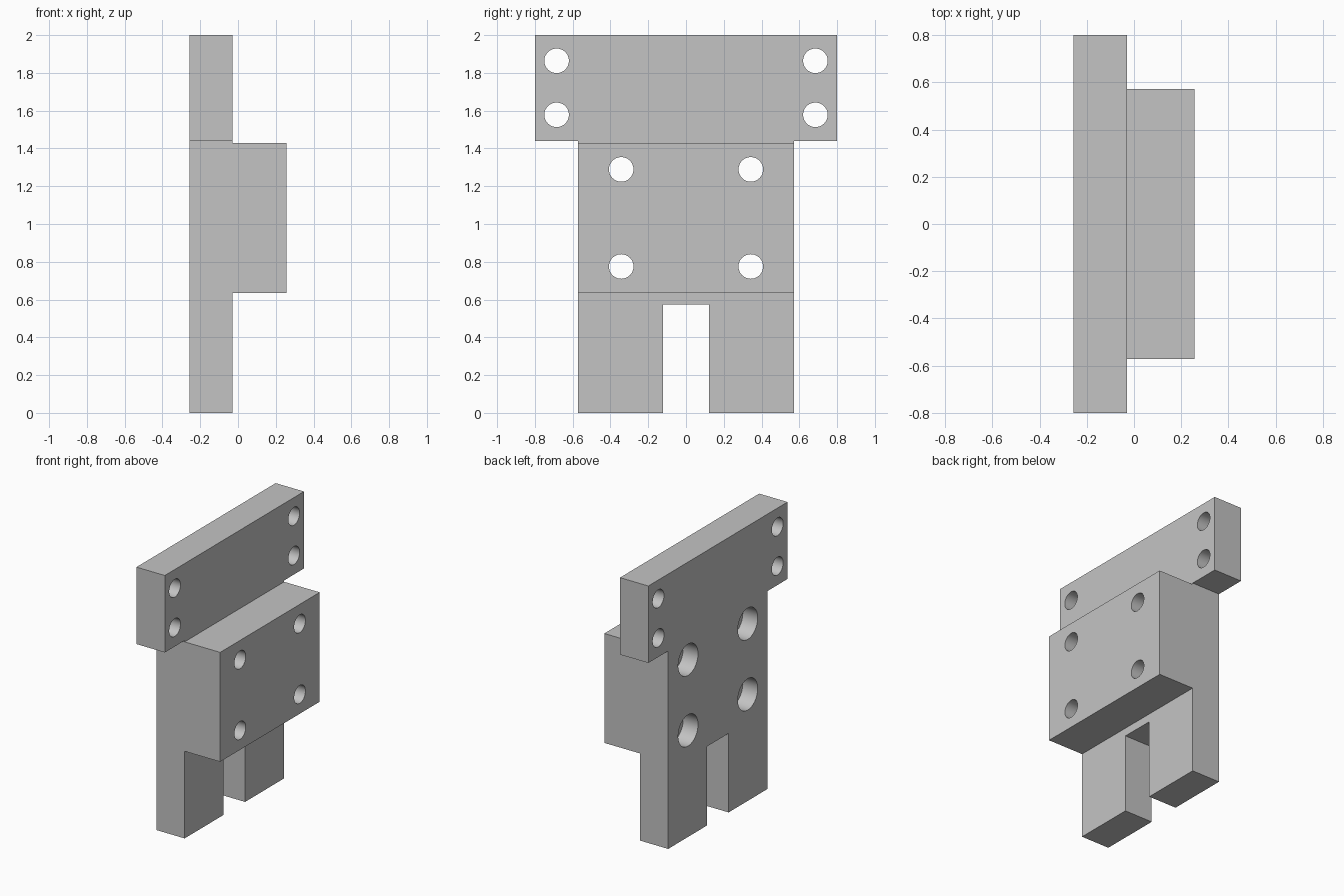
import bpy
import bmesh
import math

cube = bpy.data.objects.get("Cube")
if cube:
    bpy.data.objects.remove(cube, do_unlink=True)

# Main dimensions
BACK, FACE, FRONT = -0.257, -0.029, 0.257   # x of plate back, plate face, block face
BODY, HEAD, SLOT = 0.572, 0.8, 0.123        # half widths along y
HOLE_R, BORE_R, BORE_DEPTH = 0.065, 0.114, 0.12

grey = bpy.data.materials.new("plain grey")
grey.use_nodes = True
colour = (0.55, 0.55, 0.55, 1)
grey.diffuse_color = colour
grey.node_tree.nodes["Principled BSDF"].inputs["Base Color"].default_value = colour


def prism(name, outline, x0, x1):
    """Extrude a (y, z) outline along x."""
    bm = bmesh.new()
    face = bm.faces.new([bm.verts.new((x0, y, z)) for y, z in outline])
    grown = bmesh.ops.extrude_face_region(bm, geom=[face])
    verts = [v for v in grown["geom"] if isinstance(v, bmesh.types.BMVert)]
    bmesh.ops.translate(bm, verts=verts, vec=(x1 - x0, 0, 0))
    bmesh.ops.recalc_face_normals(bm, faces=bm.faces)
    mesh = bpy.data.meshes.new(name)
    bm.to_mesh(mesh)
    bm.free()
    mesh.materials.append(grey)
    obj = bpy.data.objects.new(name, mesh)
    bpy.context.collection.objects.link(obj)
    return obj


def disc(y, z, r, sides=48):
    angles = [2 * math.pi * i / sides for i in range(sides)]
    return [(y + r * math.cos(a), z + r * math.sin(a)) for a in angles]


def combine(target, tool, operation):
    mod = target.modifiers.new(tool.name, 'BOOLEAN')
    mod.operation = operation
    mod.solver = 'EXACT'
    mod.object = tool
    bpy.context.view_layer.objects.active = target
    bpy.ops.object.modifier_apply(modifier=mod.name)
    bpy.data.objects.remove(tool, do_unlink=True)


# T-shaped plate with an open slot between two feet
half = [(SLOT, 0.575), (SLOT, 0), (BODY, 0), (BODY, 1.44), (HEAD, 1.44), (HEAD, 2)]
outline = half + [(-y, z) for y, z in reversed(half)]
bracket = prism("mounting_bracket", outline, BACK, FACE)

# Thick block on the plate face, flush with its sides
block = prism("block", [(-BODY, 0.634), (BODY, 0.634), (BODY, 1.43), (-BODY, 1.43)],
              FACE, FRONT)
combine(bracket, block, 'UNION')

# Through holes in the head and counterbored holes through the block
for side in (-1, 1):
    for z in (1.578, 1.864):
        combine(bracket, prism("head_hole", disc(side * 0.685, z, HOLE_R), -0.4, 0.4),
                'DIFFERENCE')
    for z in (0.775, 1.289):
        y = side * 0.343
        combine(bracket, prism("block_hole", disc(y, z, HOLE_R), -0.4, 0.4), 'DIFFERENCE')
        combine(bracket, prism("counterbore", disc(y, z, BORE_R), -0.4, BACK + BORE_DEPTH),
                'DIFFERENCE')

# Smooth hole walls, sharp edges elsewhere
bpy.ops.object.select_all(action='DESELECT')
bracket.select_set(True)
bpy.context.view_layer.objects.active = bracket
bpy.ops.object.shade_smooth_by_angle(angle=math.radians(30))
